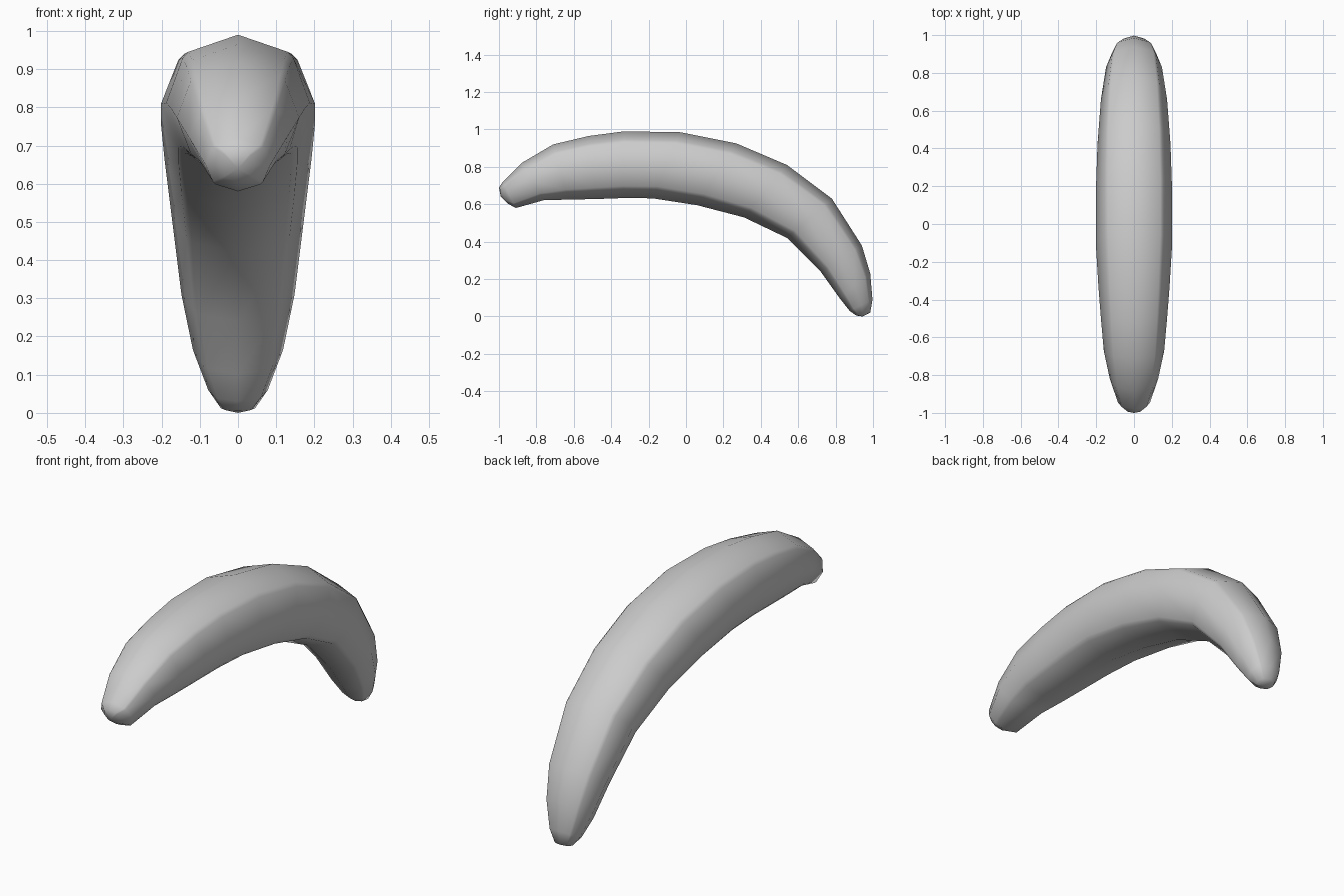
import bpy, bmesh, math

if "Cube" in bpy.data.objects:
    bpy.data.objects.remove(bpy.data.objects["Cube"])

# Stations along the curved body: outer (y, z), inner (y, z), half width
STATIONS = [
    (-1.00, 0.69, -0.955, 0.605, 0.045),
    (-0.98, 0.72, -0.91, 0.58, 0.085),
    (-0.88, 0.82, -0.76, 0.622, 0.128),
    (-0.71, 0.92, -0.63, 0.625, 0.160),
    (-0.52, 0.965, -0.48, 0.628, 0.175),
    (-0.33, 0.99, -0.34, 0.633, 0.188),
    (-0.03, 0.985, -0.18, 0.632, 0.202),
    (0.27, 0.925, 0.06, 0.595, 0.202),
    (0.54, 0.81, 0.31, 0.53, 0.193),
    (0.78, 0.63, 0.54, 0.42, 0.175),
    (0.94, 0.38, 0.72, 0.24, 0.148),
    (0.985, 0.23, 0.82, 0.10, 0.118),
    (0.997, 0.09, 0.875, 0.03, 0.078),
    (0.985, 0.02, 0.91, 0.005, 0.045),
]
# Half cross-section: (share of half width, share of depth from outer to inner)
HALF = [(0, 0), (0.69, 0.125), (0.77, 0.17), (1, 0.5), (0.77, 0.82), (0.69, 0.87), (0, 1)]
SECTION = HALF + [(-x, t) for x, t in HALF[-2:0:-1]]

bm = bmesh.new()
rings = []
for y0, z0, y1, z1, w in STATIONS:
    rings.append([bm.verts.new((x * w, y0 + (y1 - y0) * t, z0 + (z1 - z0) * t))
                  for x, t in SECTION])

# Skin between stations
n = len(SECTION)
for a, b in zip(rings, rings[1:]):
    for i in range(n):
        j = (i + 1) % n
        bm.faces.new((a[i], a[j], b[j], b[i]))

# Rounded end caps
for ring, tip in ((rings[0], (0, -0.99, 0.64)), (rings[-1], (0, 0.945, 0.0))):
    v = bm.verts.new(tip)
    for i in range(n):
        bm.faces.new((ring[i], ring[(i + 1) % n], v))
bmesh.ops.recalc_face_normals(bm, faces=bm.faces)

mesh = bpy.data.meshes.new("curved_body")
bm.to_mesh(mesh)
bm.free()
body = bpy.data.objects.new("curved_body", mesh)
bpy.context.collection.objects.link(body)

grey = bpy.data.materials.new("plain grey")
grey.diffuse_color = (0.6, 0.6, 0.6, 1)
grey.use_nodes = True
grey.node_tree.nodes["Principled BSDF"].inputs["Base Color"].default_value = grey.diffuse_color
mesh.materials.append(grey)

bpy.context.view_layer.objects.active = body
body.select_set(True)
bpy.ops.object.shade_smooth_by_angle(angle=math.radians(60))
